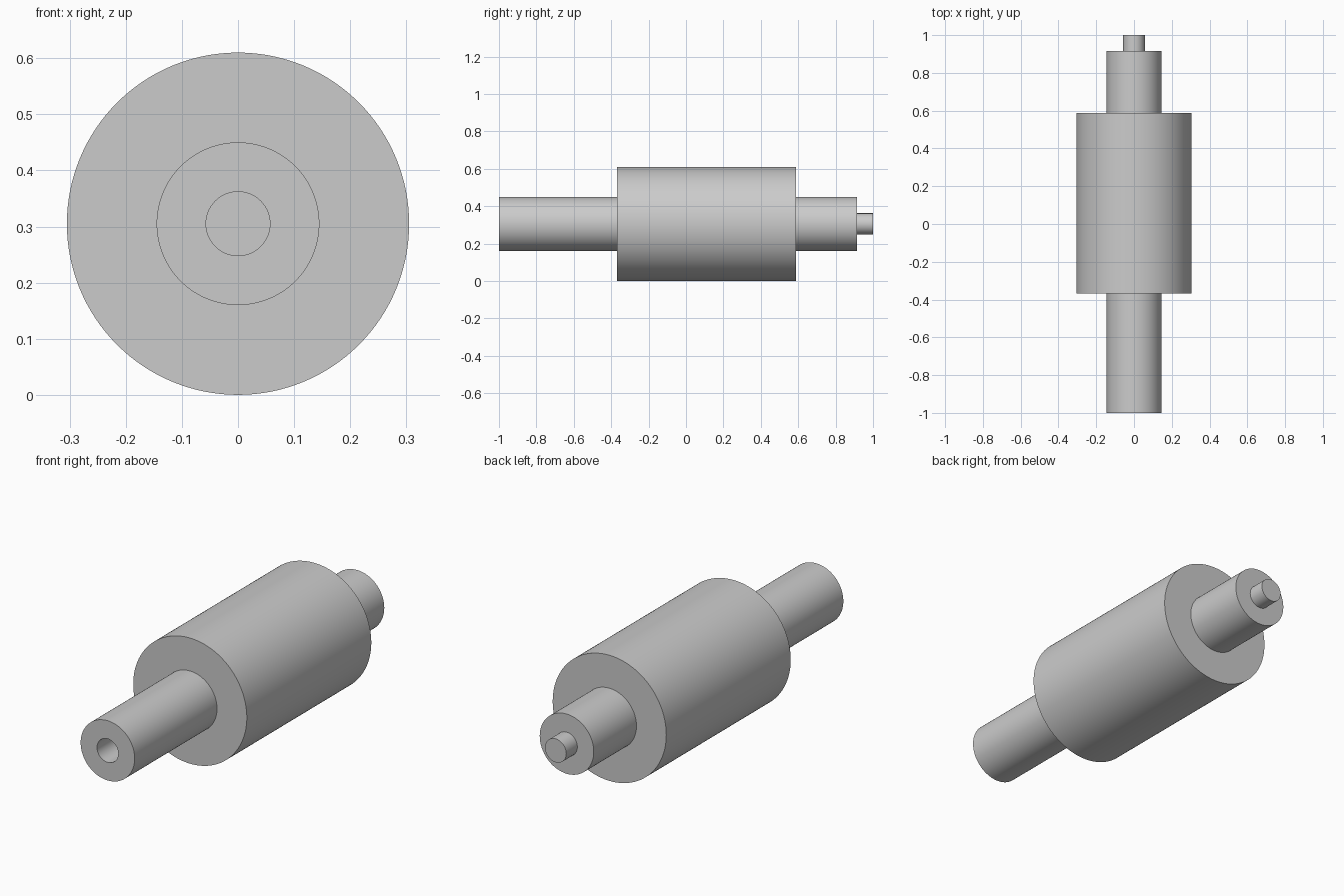
import bpy, bmesh, math

if "Cube" in bpy.data.objects:
    bpy.data.objects.remove(bpy.data.objects["Cube"])

SEGMENTS = 128
AXIS_Z = 0.305

grey = bpy.data.materials.new("light grey metal")
grey.diffuse_color = (0.6, 0.6, 0.6, 1)
grey.use_nodes = True
grey.node_tree.nodes["Principled BSDF"].inputs["Base Color"].default_value = grey.diffuse_color


def lathe(name, profile):
    """Revolve (radius, y) points about the long axis; ends lie on the axis."""
    bm = bmesh.new()
    rings = []
    for r, y in profile:
        if r == 0:
            rings.append([bm.verts.new((0, y, AXIS_Z))] * SEGMENTS)
        else:
            angles = [2 * math.pi * i / SEGMENTS for i in range(SEGMENTS)]
            rings.append([bm.verts.new((r * math.cos(a), y, AXIS_Z + r * math.sin(a)))
                          for a in angles])
    for a, b in zip(rings, rings[1:]):
        for i in range(SEGMENTS):
            j = (i + 1) % SEGMENTS
            bm.faces.new(dict.fromkeys((a[i], a[j], b[j], b[i])))
    bmesh.ops.recalc_face_normals(bm, faces=bm.faces)
    mesh = bpy.data.meshes.new(name)
    bm.to_mesh(mesh)
    bm.free()
    mesh.materials.append(grey)
    obj = bpy.data.objects.new(name, mesh)
    bpy.context.collection.objects.link(obj)
    bpy.ops.object.select_all(action='DESELECT')
    obj.select_set(True)
    bpy.context.view_layer.objects.active = obj
    bpy.ops.object.shade_smooth_by_angle(angle=math.radians(30))
    return obj


# Stepped roller: blind bore, front journal, wide drum, rear journal, end pin
lathe("stepped_roller", [
    (0, -0.80), (0.057, -0.80), (0.057, -1.0),
    (0.145, -1.0), (0.145, -0.368),
    (0.305, -0.368), (0.305, 0.587),
    (0.145, 0.587), (0.145, 0.915),
    (0.057, 0.915), (0.057, 1.0), (0, 1.0),
])
